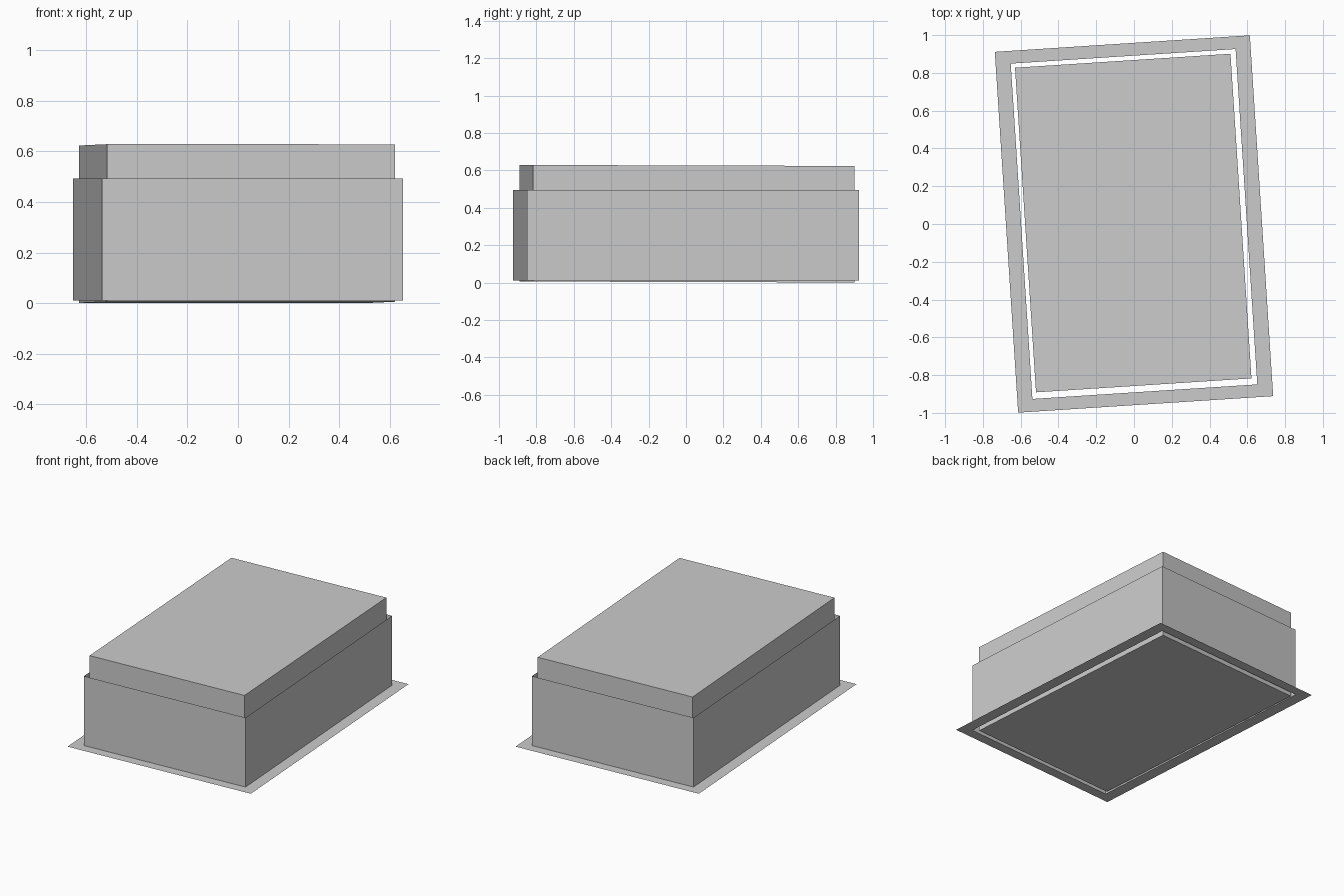
import bpy, bmesh
from math import radians
from mathutils import Matrix

if "Cube" in bpy.data.objects:
    bpy.data.objects.remove(bpy.data.objects["Cube"])

TURN = Matrix.Rotation(radians(3.7), 4, 'Z')


def rect(bm, w, d, z):
    return [bm.verts.new((x * w / 2, y * d / 2, z))
            for x, y in ((-1, -1), (1, -1), (1, 1), (-1, 1))]


def bridge(bm, a, b):
    for i in range(4):
        j = (i + 1) % 4
        bm.faces.new((a[i], a[j], b[j], b[i]))


def finish(bm, name, tilt=0.0):
    bmesh.ops.transform(bm, matrix=TURN, verts=bm.verts)
    for v in bm.verts:
        v.co.z -= tilt * v.co.y
    me = bpy.data.meshes.new(name)
    bm.to_mesh(me)
    bm.free()
    ob = bpy.data.objects.new(name, me)
    bpy.context.collection.objects.link(ob)
    return ob


# Thin flat flange with a rectangular opening
bm = bmesh.new()
bridge(bm, rect(bm, 1.353, 1.914, 0.011), rect(bm, 1.193, 1.779, 0.011))
finish(bm, "base_flange")

# Open sleeve rising from the opening's edge
bm = bmesh.new()
bridge(bm, rect(bm, 1.193, 1.779, 0.011), rect(bm, 1.193, 1.779, 0.494))
finish(bm, "outer_sleeve")

# Closed inner box standing clear of the sleeve, leaning very slightly
bm = bmesh.new()
low, high = rect(bm, 1.143, 1.722, 0.003), rect(bm, 1.143, 1.722, 0.626)
bridge(bm, low, high)
bm.faces.new(low[::-1])
bm.faces.new(high)
box = finish(bm, "inner_box", tilt=0.003)
box.location = (-0.004, 0.005, 0)
